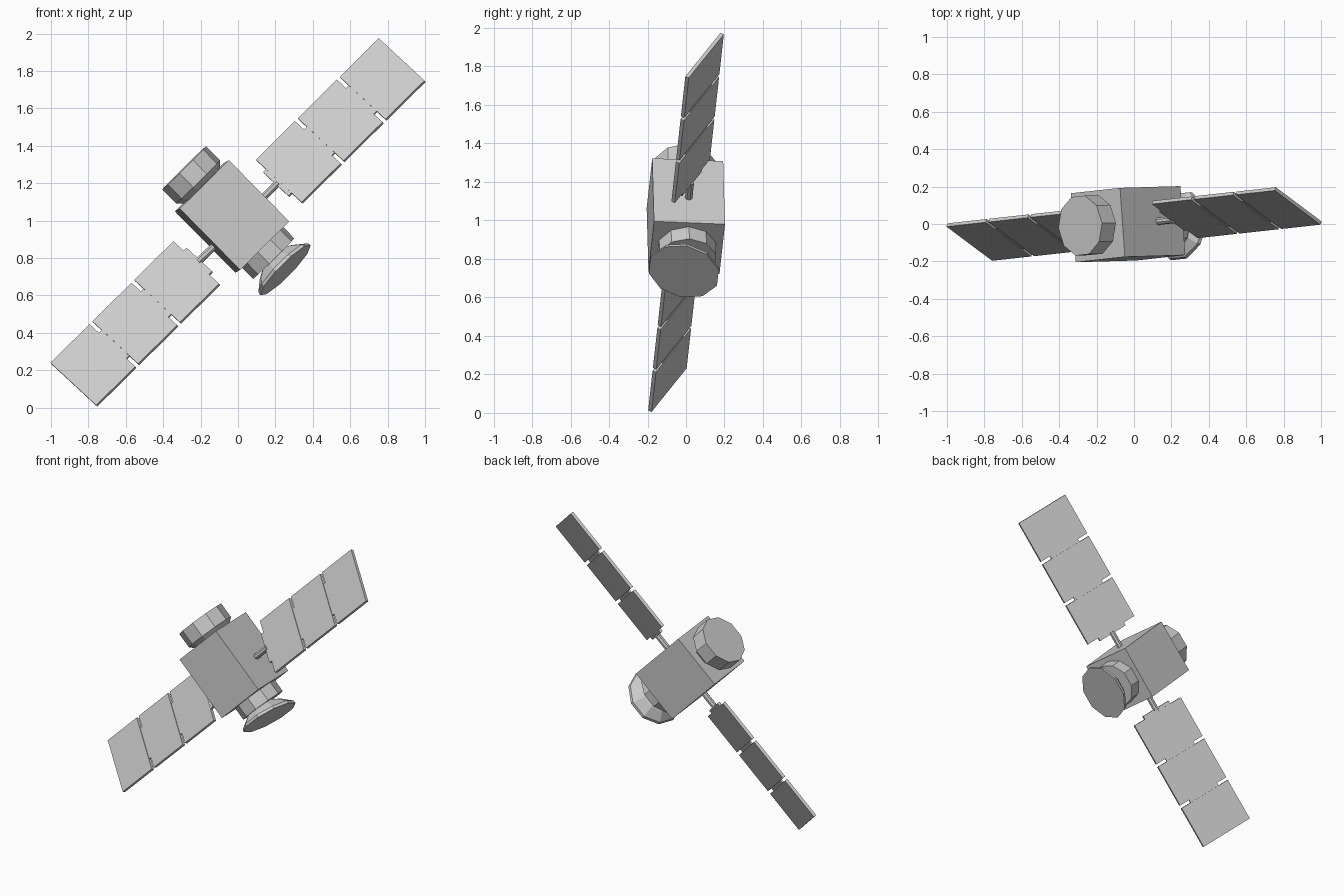
import bpy, bmesh, math
from mathutils import Matrix, Vector

if "Cube" in bpy.data.objects:
    bpy.data.objects.remove(bpy.data.objects["Cube"])

# Satellite frame: U = wing axis, D = dish direction, B = towards the back
O = Vector((0, 0, 0.99))
U = Vector((0.709, 0.078, 0.701)).normalized()
D = Vector((0.697, 0.02, -0.717))
D = (D - U * D.dot(U)).normalized()
B = U.cross(D)


def frame(x, y, z, origin):
    m = Matrix((x, y, z)).transposed().to_4x4()
    m.translation = origin
    return m


BODY = frame(U, -B, D, O)       # local x = wing, local y = front, local z = dish
WING = BODY @ Matrix.Rotation(math.radians(-60), 4, 'X')


def add_object(name, bm, mat):
    bmesh.ops.recalc_face_normals(bm, faces=bm.faces)
    me = bpy.data.meshes.new(name)
    bm.to_mesh(me)
    bm.free()
    ob = bpy.data.objects.new(name, me)
    ob.matrix_world = mat
    bpy.context.collection.objects.link(ob)
    return ob


def box(name, mat, centre, size):
    bm = bmesh.new()
    bmesh.ops.create_cube(bm, size=1, matrix=Matrix.Translation(centre) @ Matrix.Diagonal((*size, 1)))
    return add_object(name, bm, mat)


def turned(name, mat, profile, sides=10):
    """Closed faceted solid from (radius, z) pairs."""
    bm = bmesh.new()
    rings = [[bm.verts.new((r * math.cos(2 * math.pi * i / sides),
                            r * math.sin(2 * math.pi * i / sides), z))
              for i in range(sides)] for r, z in profile]
    for a, b in zip(rings, rings[1:]):
        for i in range(sides):
            j = (i + 1) % sides
            bm.faces.new((a[i], a[j], b[j], b[i]))
    bm.faces.new(rings[0])
    bm.faces.new(rings[-1])
    return add_object(name, bm, mat)


# Main body with engine drum on one end and dish pedestal on the other
box("body", BODY, (0, 0, -0.045), (0.37, 0.37, 0.46))
turned("drum", BODY, [(0.13, -0.27), (0.165, -0.305), (0.165, -0.41)])
turned("dish_pedestal", BODY, [(0.155, 0.18), (0.155, 0.272)])

# Dish, tilted a little to the front
tilt = BODY @ Matrix.Translation((0, 0, 0.265)) @ Matrix.Rotation(math.radians(-11.5), 4, 'X')
turned("dish", tilt, [(0.07, 0), (0.13, 0.032), (0.186, 0.078), (0.19, 0.097)])

# Wings: rod, mount bar, three panels joined by hinge bars
# (wing local x = outwards, local y = across the panel, local z = thickness)
c, s = math.cos(math.radians(30)), math.sin(math.radians(30))
V = D * c - B * s
for side, tag in ((1, "right"), (-1, "left")):
    W = frame(U * side, V, (U * side).cross(V), O)
    turned(tag + "_rod", W @ Matrix.Rotation(math.pi / 2, 4, 'Y'), [(0.02, 0.17), (0.02, 0.3)], 8)
    box(tag + "_mount_bar", W, (0.302, 0, 0), (0.028, 0.21, 0.018))
    for k in range(3):
        start = 0.311 + 0.316 * k
        box(f"{tag}_panel_{k + 1}", W, (start + 0.1475, 0, 0), (0.295, 0.38, 0.02))
        if k:
            box(f"{tag}_hinge_{k}", W, (start - 0.0105, 0, 0), (0.03, 0.23, 0.012))
